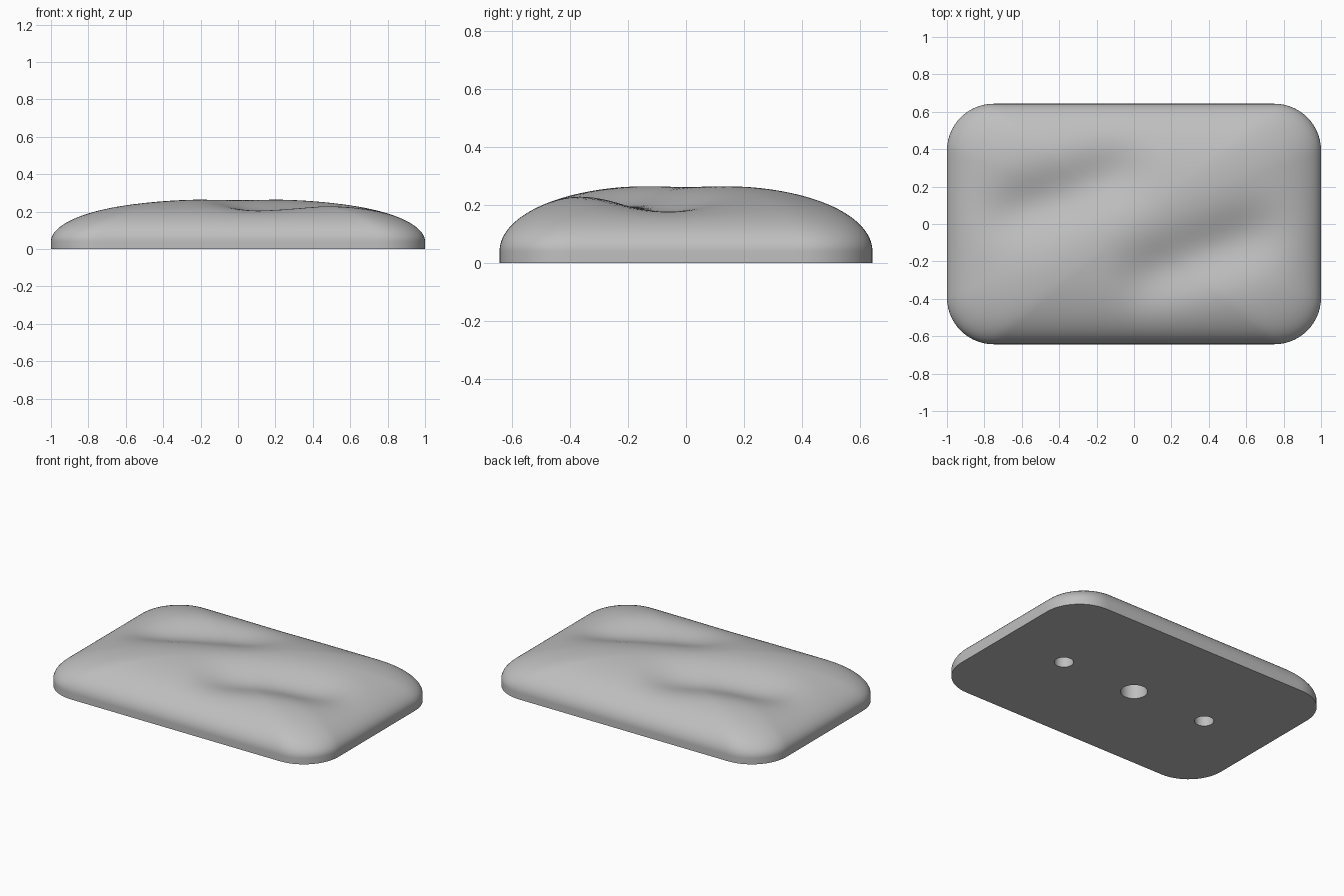
import bpy, bmesh, math
from mathutils import Vector

if "Cube" in bpy.data.objects:
    bpy.data.objects.remove(bpy.data.objects["Cube"])

HALF_X, HALF_Y, CORNER = 1.0, 0.643, 0.25
WALL, HEIGHT = 0.04, 0.27
RINGS = 48

grey = bpy.data.materials.new("plain grey")
grey.use_nodes = True
grey.diffuse_color = (0.52, 0.52, 0.52, 1)
grey.node_tree.nodes["Principled BSDF"].inputs["Base Color"].default_value = (0.52, 0.52, 0.52, 1)


def outline(arc_steps=14, long_steps=40, short_steps=26):
    """Rounded rectangle, counter-clockwise, with subdivided straight sides."""
    cx, cy = HALF_X - CORNER, HALF_Y - CORNER
    corners = [(cx, cy), (-cx, cy), (-cx, -cy), (cx, -cy)]
    points = []
    for i, (x, y) in enumerate(corners):
        arc = []
        for k in range(arc_steps + 1):
            a = math.pi / 2 * (i + k / arc_steps)
            arc.append(Vector((x + CORNER * math.cos(a), y + CORNER * math.sin(a))))
        points += arc
        # straight side running to the next corner
        nx, ny = corners[(i + 1) % 4]
        a = math.pi / 2 * (i + 1)
        end = Vector((nx + CORNER * math.cos(a), ny + CORNER * math.sin(a)))
        steps = long_steps if i % 2 == 0 else short_steps
        points += [arc[-1].lerp(end, k / steps) for k in range(1, steps)]
    return points


def groove(x, y):
    """Depth of one slanted finger groove."""
    tilt = math.radians(20)
    dx, dy = x - 0.36, y + 0.16
    along = dx * math.cos(tilt) + dy * math.sin(tilt)
    across = dy * math.cos(tilt) - dx * math.sin(tilt)
    return 0.07 * math.exp(-(along / 0.43) ** 4 - (across / 0.17) ** 2)


def surface(x, y, r):
    dome = WALL + (HEIGHT - WALL) * math.sqrt(max(0, 1 - r ** 2.5))
    fade = 1 - r ** 8
    return dome - fade * (groove(x, y) + groove(-x, -y))


# Domed body: shrinking rings of the outline
bm = bmesh.new()
rim = outline()
count = len(rim)
base = [bm.verts.new((p.x, p.y, 0)) for p in rim]
bm.faces.new(base[::-1])
previous = base
for k in range(RINGS, 0, -1):
    r = math.sin(math.pi / 2 * k / RINGS)
    ring = [bm.verts.new((p.x * r, p.y * r, surface(p.x * r, p.y * r, r))) for p in rim]
    for i in range(count):
        j = (i + 1) % count
        bm.faces.new((previous[i], previous[j], ring[j], ring[i]))
    previous = ring
top = bm.verts.new((0, 0, surface(0, 0, 0)))
for i in range(count):
    bm.faces.new((previous[i], previous[(i + 1) % count], top))
mesh = bpy.data.meshes.new("grip_body")
bm.to_mesh(mesh)
bm.free()
body = bpy.data.objects.new("grip_body", mesh)
bpy.context.collection.objects.link(body)
mesh.materials.append(grey)

# Screw holes in the underside: a large one between two small ones
cutters = []
for x, radius in ((-0.54, 0.057), (0, 0.08), (0.54, 0.057)):
    bpy.ops.mesh.primitive_cylinder_add(vertices=40, radius=radius, depth=0.24, location=(x, 0, 0))
    cutter = bpy.context.object
    cutter.name = "screw_hole_cutter"
    cutter.hide_render = True
    cutter.data.materials.append(grey)
    cutters.append(cutter)
    cut = body.modifiers.new("screw_hole", "BOOLEAN")
    cut.operation = "DIFFERENCE"
    cut.solver = "EXACT"
    cut.object = cutter

bpy.ops.object.select_all(action="DESELECT")
bpy.context.view_layer.objects.active = body
body.select_set(True)
for name in [m.name for m in body.modifiers]:
    bpy.ops.object.modifier_apply(modifier=name)
for cutter in cutters:
    bpy.data.objects.remove(cutter)
bpy.ops.object.shade_smooth_by_angle(angle=math.radians(35))
